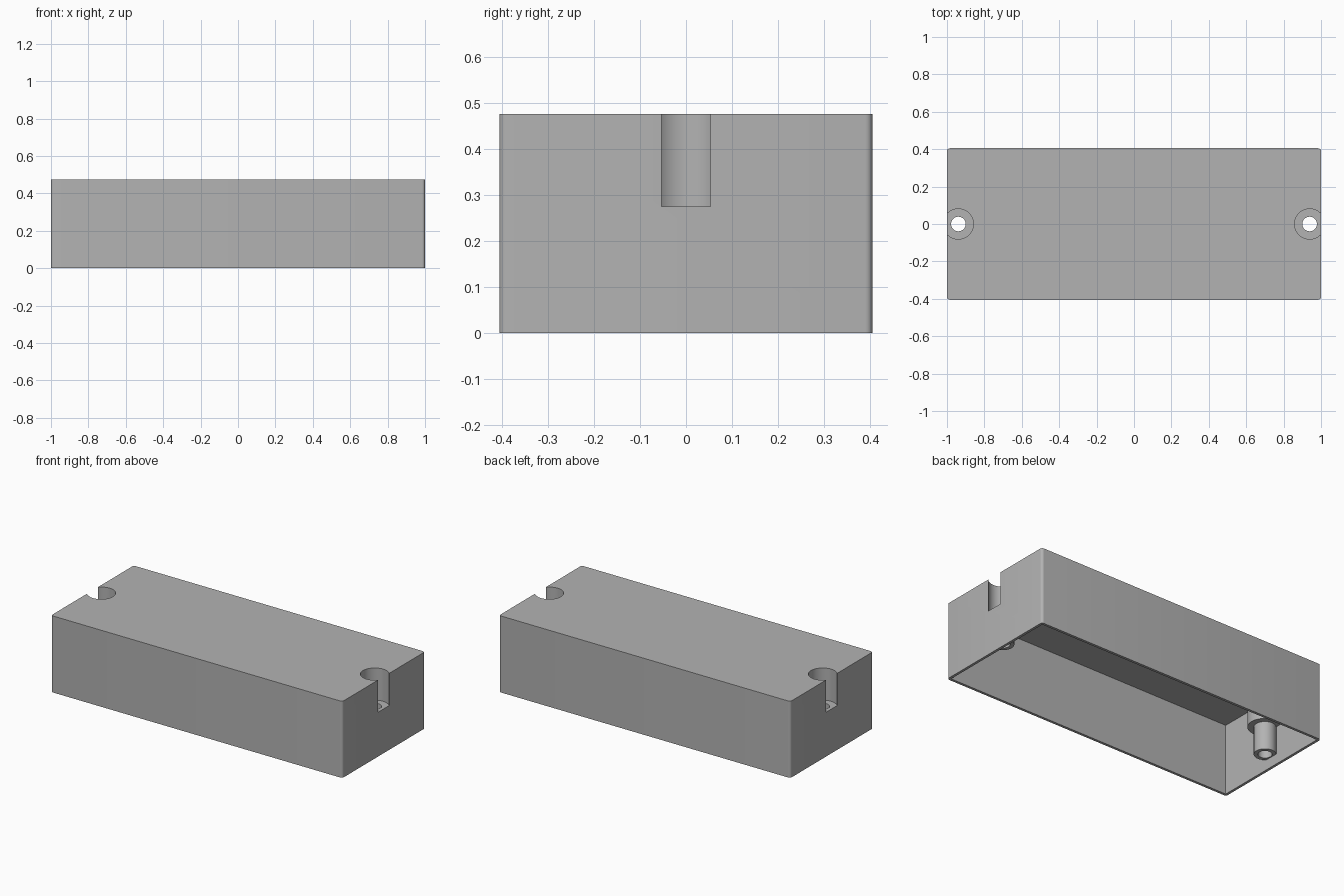
import bpy
import bmesh
from mathutils import Matrix

if "Cube" in bpy.data.objects:
    bpy.data.objects.remove(bpy.data.objects["Cube"], do_unlink=True)

HALF_X, HALF_Y, HEIGHT = 1.0, 0.405, 0.475
WALL, ROOF = 0.016, 0.04
SCREW_X, POCKET_FLOOR = 0.939, 0.275
POCKET_R, POST_R, HOLE_R = 0.081, 0.062, 0.039

grey = bpy.data.materials.new("plain_grey")
grey.use_nodes = True
colour = (0.45, 0.45, 0.45, 1)
grey.diffuse_color = colour
grey.node_tree.nodes["Principled BSDF"].inputs["Base Color"].default_value = colour


def add_object(name, bm):
    mesh = bpy.data.meshes.new(name)
    bm.to_mesh(mesh)
    bm.free()
    obj = bpy.data.objects.new(name, mesh)
    bpy.context.collection.objects.link(obj)
    obj.data.materials.append(grey)
    return obj


def block(name, hx, hy, z0, z1, radius=0):
    """Box with optionally rounded vertical edges."""
    bm = bmesh.new()
    bmesh.ops.create_cube(bm, size=1, matrix=Matrix.Translation((0, 0, (z0 + z1) / 2))
                          @ Matrix.Diagonal((2 * hx, 2 * hy, z1 - z0, 1)))
    if radius:
        upright = [e for e in bm.edges
                   if abs(e.verts[0].co.z - e.verts[1].co.z) > 0.01]
        bmesh.ops.bevel(bm, geom=upright, offset=radius, segments=6,
                        profile=0.5, affect='EDGES')
    return add_object(name, bm)


def cylinder(name, x, radius, z0, z1):
    bm = bmesh.new()
    bmesh.ops.create_cone(bm, cap_ends=True, segments=48, radius1=radius, radius2=radius,
                          depth=z1 - z0, matrix=Matrix.Translation((x, 0, (z0 + z1) / 2)))
    return add_object(name, bm)


def cut(target, tool):
    """Subtract the tool from the target and discard the tool."""
    mod = target.modifiers.new("cut", 'BOOLEAN')
    mod.operation = 'DIFFERENCE'
    mod.solver = 'EXACT'
    mod.object = tool
    bpy.context.view_layer.objects.active = target
    bpy.ops.object.modifier_apply(modifier=mod.name)
    bpy.data.objects.remove(tool, do_unlink=True)


# Outer shell and the inner space, open underneath
case = block("case", HALF_X, HALF_Y, 0, HEIGHT, 0.016)
cavity = block("cavity", HALF_X - WALL, HALF_Y - WALL, -0.1, HEIGHT - ROOF)

# Screw housings and posts stay solid inside the cavity
for x in (-SCREW_X, SCREW_X):
    cut(cavity, cylinder("housing", x, POCKET_R + WALL, POCKET_FLOOR - ROOF, 0.6))
    cut(cavity, cylinder("post", x, POST_R, 0.0625, 0.55))
cut(case, cavity)

# Screw pockets break through the end walls, with holes below them
for x in (-SCREW_X, SCREW_X):
    cut(case, cylinder("pocket", x, POCKET_R, POCKET_FLOOR, 0.6))
    cut(case, cylinder("screw_hole", x, HOLE_R, -0.1, 0.55))

bpy.ops.object.select_all(action='DESELECT')
case.select_set(True)
bpy.context.view_layer.objects.active = case
bpy.ops.object.shade_smooth_by_angle(angle=0.6)
